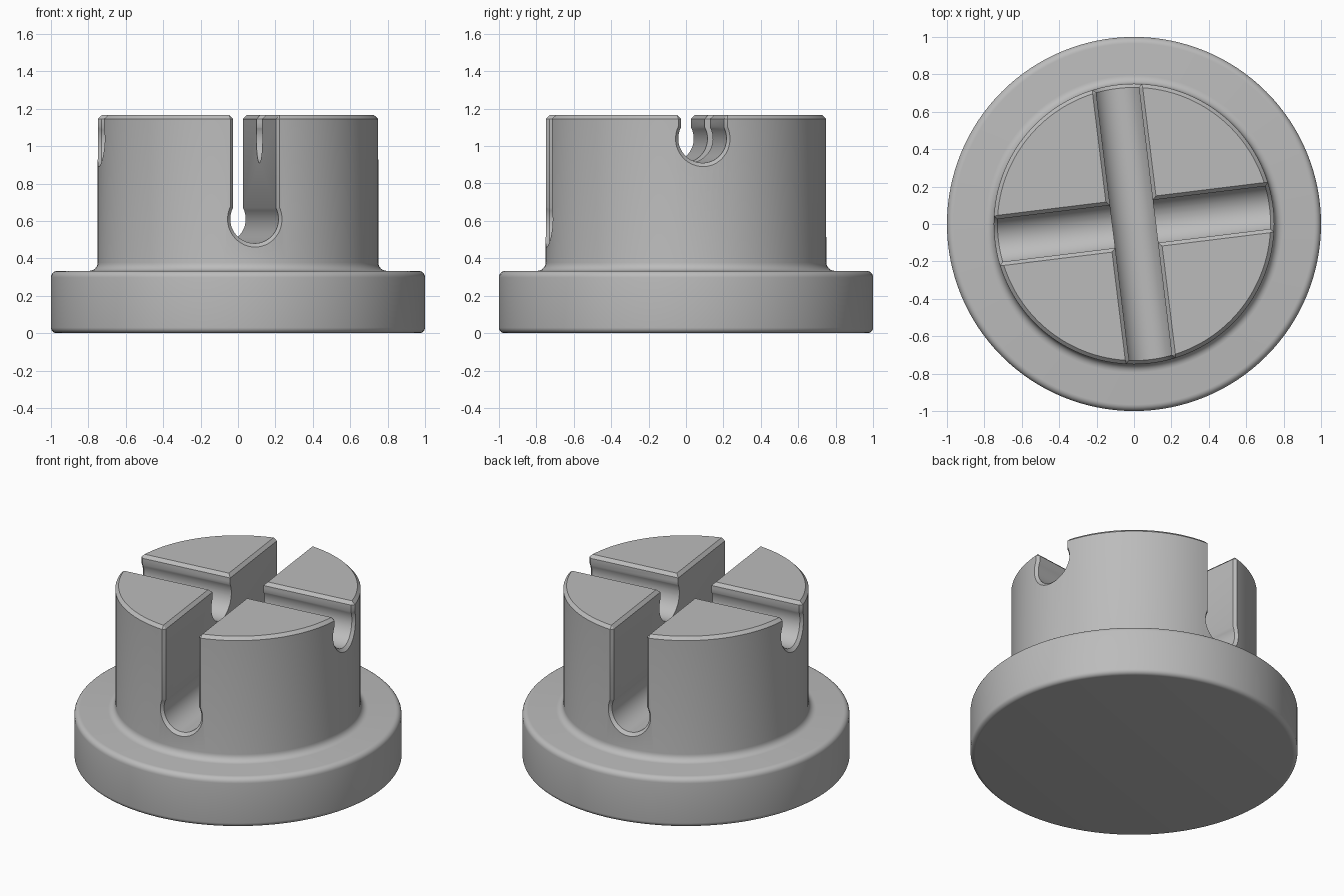
import bpy, bmesh, math

if "Cube" in bpy.data.objects:
    bpy.data.objects.remove(bpy.data.objects["Cube"])

TOP, R = 1.165, 0.75          # post height and radius
CH = 0.02                     # chamfer size
TILT = math.radians(7)

grey = bpy.data.materials.new("plain grey")
grey.diffuse_color = (0.5, 0.5, 0.5, 1)
grey.use_nodes = True
grey.node_tree.nodes["Principled BSDF"].inputs["Base Color"].default_value = grey.diffuse_color


def new_object(name, bm):
    bmesh.ops.recalc_face_normals(bm, faces=bm.faces)
    mesh = bpy.data.meshes.new(name)
    bm.to_mesh(mesh)
    bm.free()
    mesh.materials.append(grey)
    ob = bpy.data.objects.new(name, mesh)
    bpy.context.collection.objects.link(ob)
    return ob


def arc(cx, cz, r, a0, a1, n=6):
    pts = []
    for i in range(n + 1):
        a = math.radians(a0 + (a1 - a0) * i / n)
        pts.append((cx + r * math.cos(a), cz + r * math.sin(a)))
    return pts


def lathe(name, profile, steps=128):
    bm = bmesh.new()
    vs = [bm.verts.new((x, 0, z)) for x, z in profile]
    es = [bm.edges.new(p) for p in zip(vs, vs[1:])]
    bmesh.ops.spin(bm, geom=vs + es, cent=(0, 0, 0), axis=(0, 0, 1),
                   angle=math.tau, steps=steps)
    bmesh.ops.remove_doubles(bm, verts=bm.verts, dist=1e-4)
    return new_object(name, bm)


def keyhole(zc, grow=0.0, n=32):
    """Slot section: narrow neck with chamfered mouth over a round channel."""
    r, w = 0.13 + grow, 0.115 + grow
    a = math.acos(w / r)
    right = [(w + 2 * CH, TOP + CH), (w, TOP - CH)]
    pts = list(right)
    for i in range(n + 1):
        t = a - (math.pi + 2 * a) * i / n
        pts.append((r * math.cos(t), zc + r * math.sin(t)))
    return pts + [(-u, z) for u, z in reversed(right)]


def slot_cutter(name, zc, angle):
    """Keyhole swept through the post, flaring where it leaves the wall."""
    inner, outer = keyhole(zc), keyhole(zc, 2 * CH)
    wall = [math.sqrt(R * R - u * u) for u, z in inner]
    half = [[(d - CH, u, z) for d, (u, z) in zip(wall, inner)],
            [(d + CH, u, z) for d, (u, z) in zip(wall, outer)],
            [(0.9, u, z) for u, z in outer]]
    rings = [[(-d, u, z) for d, u, z in ring] for ring in reversed(half)] + half
    c, s = math.cos(angle), math.sin(angle)
    bm = bmesh.new()
    vr = [[bm.verts.new((x * c - y * s, x * s + y * c, z)) for x, y, z in ring]
          for ring in rings]
    for a, b in zip(vr, vr[1:]):
        for i in range(len(a)):
            j = (i + 1) % len(a)
            bm.faces.new((a[i], a[j], b[j], b[i]))
    bm.faces.new(vr[0])
    bm.faces.new(vr[-1])
    # the flared side quads are not planar
    bmesh.ops.triangulate(bm, faces=[f for f in bm.faces if len(f.verts) == 4])
    ob = new_object(name, bm)
    ob.hide_render = True
    return ob


# Flanged post: rounded base disc, fillet and chamfered top
profile = [(0, 0)]
profile += arc(0.97, 0.03, 0.03, -90, 0)
profile += arc(0.965, 0.298, 0.035, 0, 90)
profile += arc(R + 0.045, 0.378, 0.045, 270, 180)
profile += [(R, TOP - CH), (R - CH, TOP), (0, TOP)]
body = lathe("slotted_post", profile)

# Deep slot front to back, shallow channel side to side
cutters = [slot_cutter("deep_slot_cutter", 0.61, TILT - math.pi / 2),
           slot_cutter("shallow_slot_cutter", 1.04, TILT)]
bpy.context.view_layer.objects.active = body
body.select_set(True)
for cutter in cutters:
    mod = body.modifiers.new(cutter.name, 'BOOLEAN')
    mod.operation, mod.solver, mod.object = 'DIFFERENCE', 'EXACT', cutter
    bpy.ops.object.modifier_apply(modifier=mod.name)
    bpy.data.objects.remove(cutter)

bpy.ops.object.shade_smooth_by_angle(angle=math.radians(25))
